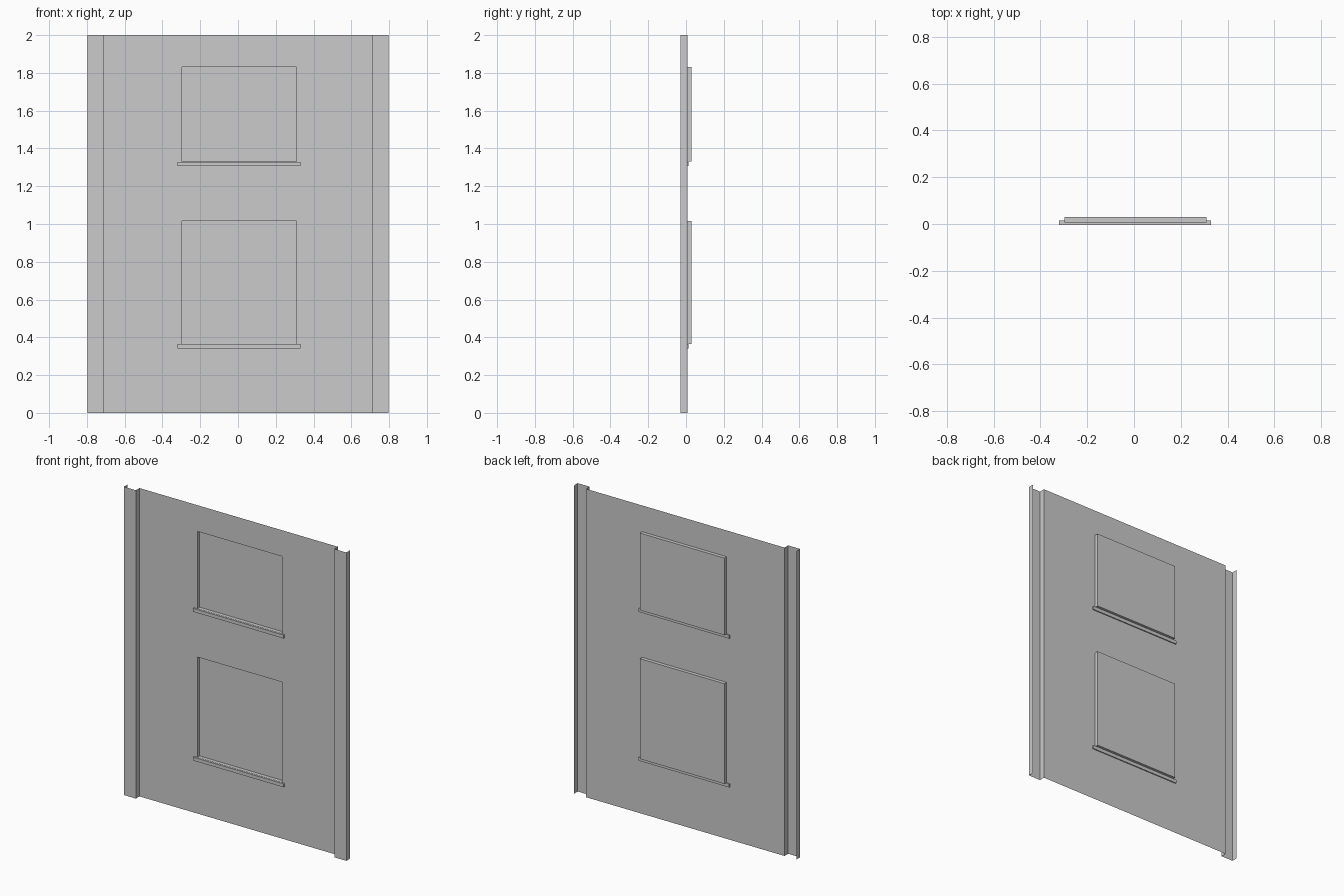
import bpy, bmesh

if "Cube" in bpy.data.objects:
    bpy.data.objects.remove(bpy.data.objects["Cube"])

WALL_Y, FRONT_Y, PANE_Y = 0.007, -0.03, 0.03
X0, X1 = -0.297, 0.31                          # window opening in x
WINDOWS = {"lower": (0.365, 1.015), "upper": (1.33, 1.83)}


def make_object(name, quads):
    bm = bmesh.new()
    for q in quads:
        bm.faces.new([bm.verts.new(p) for p in q])
    bmesh.ops.remove_doubles(bm, verts=bm.verts, dist=1e-5)
    me = bpy.data.meshes.new(name)
    bm.to_mesh(me)
    bm.free()
    ob = bpy.data.objects.new(name, me)
    bpy.context.collection.objects.link(ob)
    return ob


def upright(a, b, z0, z1):
    """Vertical quad between plan points a and b."""
    return [(*a, z0), (*b, z0), (*b, z1), (*a, z1)]


# Wall sheet: grid of cells, leaving the two window openings free
xs = [-0.712, X0, X1, 0.712]
zs = [0, *WINDOWS["lower"], *WINDOWS["upper"], 2]
make_object("wall_sheet", [
    upright((xs[i], WALL_Y), (xs[i + 1], WALL_Y), zs[j], zs[j + 1])
    for i in range(3) for j in range(5) if not (i == 1 and j in (1, 3))])

# Side pilasters: open channel, folded forward from the wall
for side, name in ((-1, "left_pilaster"), (1, "right_pilaster")):
    pts = [(-0.712, WALL_Y), (-0.712, FRONT_Y), (-0.798, FRONT_Y), (-0.798, WALL_Y)]
    pts = [(-side * x, y) for x, y in pts]
    if side < 0:
        pts.reverse()
    make_object(name, [upright(a, b, 0, 2) for a, b in zip(pts, pts[1:])])

for label, (z0, z1) in WINDOWS.items():
    # Recess: pane at the back plus four reveals
    front = upright((X0, WALL_Y), (X1, WALL_Y), z0, z1)
    back = upright((X0, PANE_Y), (X1, PANE_Y), z0, z1)
    reveals = [[front[i], front[(i + 1) % 4], back[(i + 1) % 4], back[i]] for i in range(4)]
    make_object(label + "_window_recess", [back] + reveals)

    # Sill: thin bar under the opening
    bpy.ops.mesh.primitive_cube_add(size=1, location=(0.005, 0.005, z0 - 0.012))
    sill = bpy.context.object
    sill.name = label + "_window_sill"
    sill.scale = (0.65, 0.018, 0.022)
